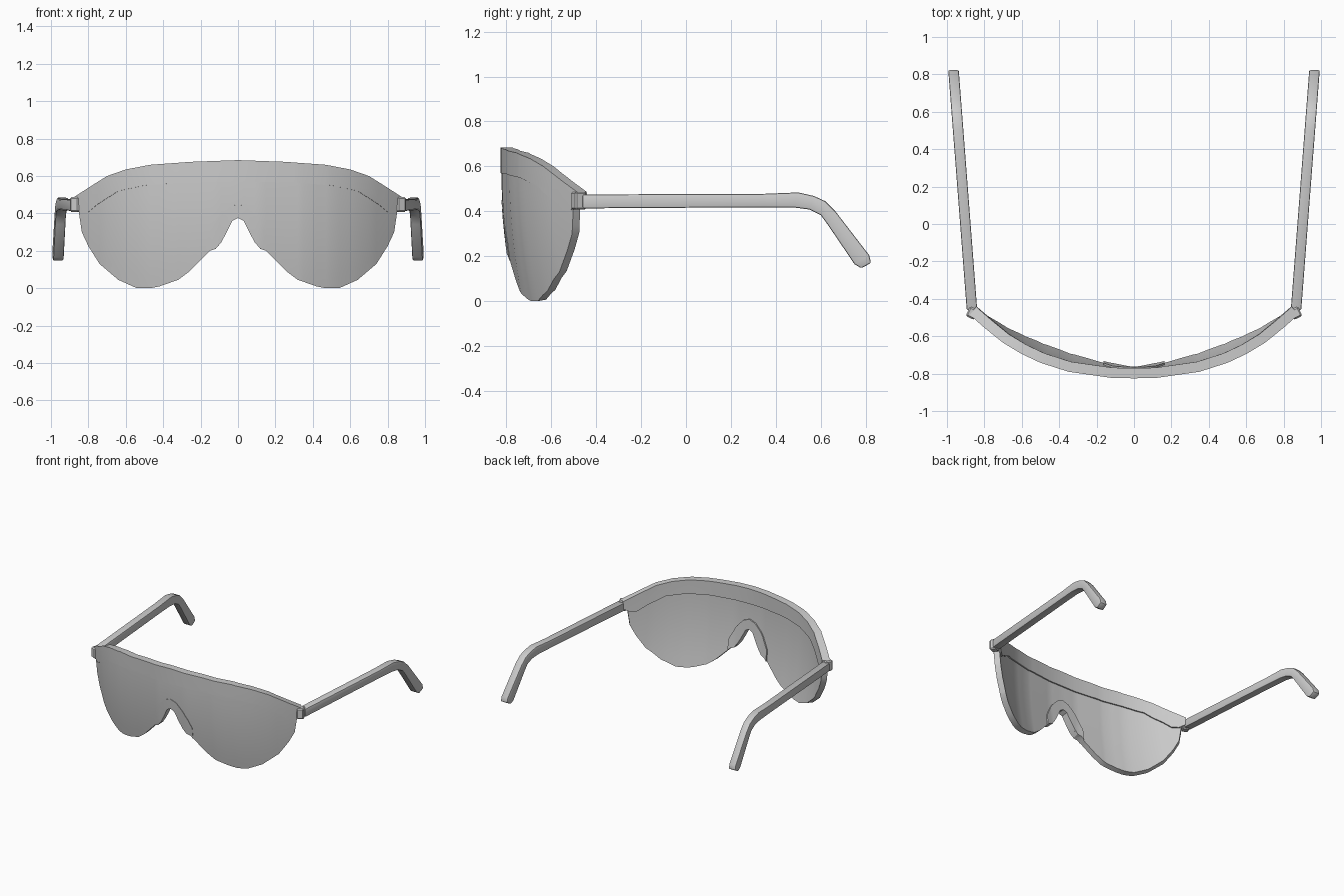
import bpy, bmesh, math
from mathutils import Matrix

if "Cube" in bpy.data.objects:
    bpy.data.objects.remove(bpy.data.objects["Cube"])

grey = bpy.data.materials.new("light_grey")
grey.diffuse_color = (0.6, 0.6, 0.6, 1)
grey.use_nodes = True
grey.node_tree.nodes["Principled BSDF"].inputs["Base Color"].default_value = grey.diffuse_color

# Wrap of the shield in plan (x, y) and outlines in front elevation (x, z)
WRAP = [(0, -.825), (.12, -.823), (.35, -.79), (.5, -.742), (.6, -.695),
        (.7, -.635), (.8, -.555), (.85, -.512), (.88, -.485)]
TOP = [(0, .685), (.25, .676), (.47, .66), (.6, .635), (.7, .6),
       (.78, .55), (.85, .505), (.88, .485)]
SEAM = [(0, .57), (.3, .565), (.5, .55), (.64, .52), (.75, .45),
        (.8, .408), (.84, .405), (.88, .43)]
BOTTOM = [(0, .375), (.03, .36), (.06, .3), (.09, .245), (.12, .21), (.15, .2),
          (.2, .15), (.26, .09), (.32, .045), (.42, .01), (.47, 0), (.54, 0),
          (.64, .045), (.74, .13), (.8, .225), (.835, .3), (.85, .4)]
ARCH = [(0, .45), (.05, .432), (.1, .38), (.14, .32), (.17, .262)]


def interp(table, x):
    for (x0, v0), (x1, v1) in zip(table, table[1:]):
        if x <= x1:
            return v0 + (v1 - v0) * (x - x0) / (x1 - x0)
    return table[-1][1]


def surface_y(x, z):
    # Wrap around the face, with the lower part leaning back
    return interp(WRAP, abs(x)) + .06 * max(0, (.6 - z) / .6) ** 2


def finish(name, bm, modifier=None, **settings):
    mesh = bpy.data.meshes.new(name)
    bm.to_mesh(mesh)
    bm.free()
    mesh.materials.append(grey)
    obj = bpy.data.objects.new(name, mesh)
    bpy.context.collection.objects.link(obj)
    bpy.ops.object.select_all(action='DESELECT')
    obj.select_set(True)
    bpy.context.view_layer.objects.active = obj
    if modifier:
        mod = obj.modifiers.new("shape", modifier)
        for key, value in settings.items():
            setattr(mod, key, value)
        bpy.ops.object.modifier_apply(modifier=mod.name)
    bpy.ops.object.shade_smooth_by_angle(angle=math.radians(30))
    return obj


def shell(name, low, high, end, rows, thickness, shift, lift=0):
    # Curved sheet between two outlines, thickened backwards
    half = sorted({x for x, _ in low + high + WRAP if x <= end})
    xs = [-x for x in reversed(half) if x > 0] + half
    bm = bmesh.new()
    grid = []
    for x in xs:
        a, b = interp(low, abs(x)), interp(high, abs(x)) + lift
        zs = [a + (b - a) * i / rows for i in range(rows + 1)]
        grid.append([bm.verts.new((x, surface_y(x, z) + shift, z)) for z in zs])
    for c, d in zip(grid, grid[1:]):
        for i in range(rows):
            bm.faces.new((c[i], d[i], d[i + 1], c[i + 1]))
    bm.normal_update()
    return finish(name, bm, 'SOLIDIFY', thickness=thickness, offset=-1)


shell("lens", BOTTOM, SEAM, .85, 8, .042, .003, .02)
shell("brow_bar", SEAM, TOP, .88, 3, .055, 0)
shell("nose_piece", BOTTOM, ARCH, .17, 2, .055, 0)

# Temple arm side profile: (y, z) pairs of upper and lower edge
ARM = [((-.46, .475), (-.46, .413)), ((.35, .478), (.35, .418)),
       ((.5, .484), (.48, .417)), ((.57, .468), (.55, .408)),
       ((.62, .445), (.6, .383)), ((.665, .4), (.63, .342)),
       ((.815, .205), (.75, .165)), ((.824, .17), (.78, .147))]

for side, label in ((1, "right"), (-1, "left")):
    bm = bmesh.new()
    rings = []
    for upper, lower in ARM:
        ring = []
        for (y, z), off in ((upper, -.028), (upper, .028), (lower, .028), (lower, -.028)):
            x = .867 + (y + .45) * .077 + off
            ring.append(bm.verts.new((side * x, y, z)))
        rings.append(ring)
    for a, b in zip(rings, rings[1:]):
        for i in range(4):
            j = (i + 1) % 4
            bm.faces.new((a[i], a[j], b[j], b[i]))
    bm.faces.new(rings[0])
    bm.faces.new(rings[-1])
    bmesh.ops.recalc_face_normals(bm, faces=bm.faces)
    finish("temple_arm_" + label, bm, 'BEVEL', width=.007, segments=2,
           limit_method='ANGLE', angle_limit=math.radians(50))

    # Hinge block joining the brow and the arm
    bm = bmesh.new()
    bmesh.ops.create_cube(bm, size=1, matrix=Matrix.Translation((side * .865, -.477, .447))
                          @ Matrix.Rotation(side * math.radians(25), 4, 'Z')
                          @ Matrix.Diagonal((.052, .056, .08, 1)))
    finish("hinge_" + label, bm, 'BEVEL', width=.008, segments=1)
